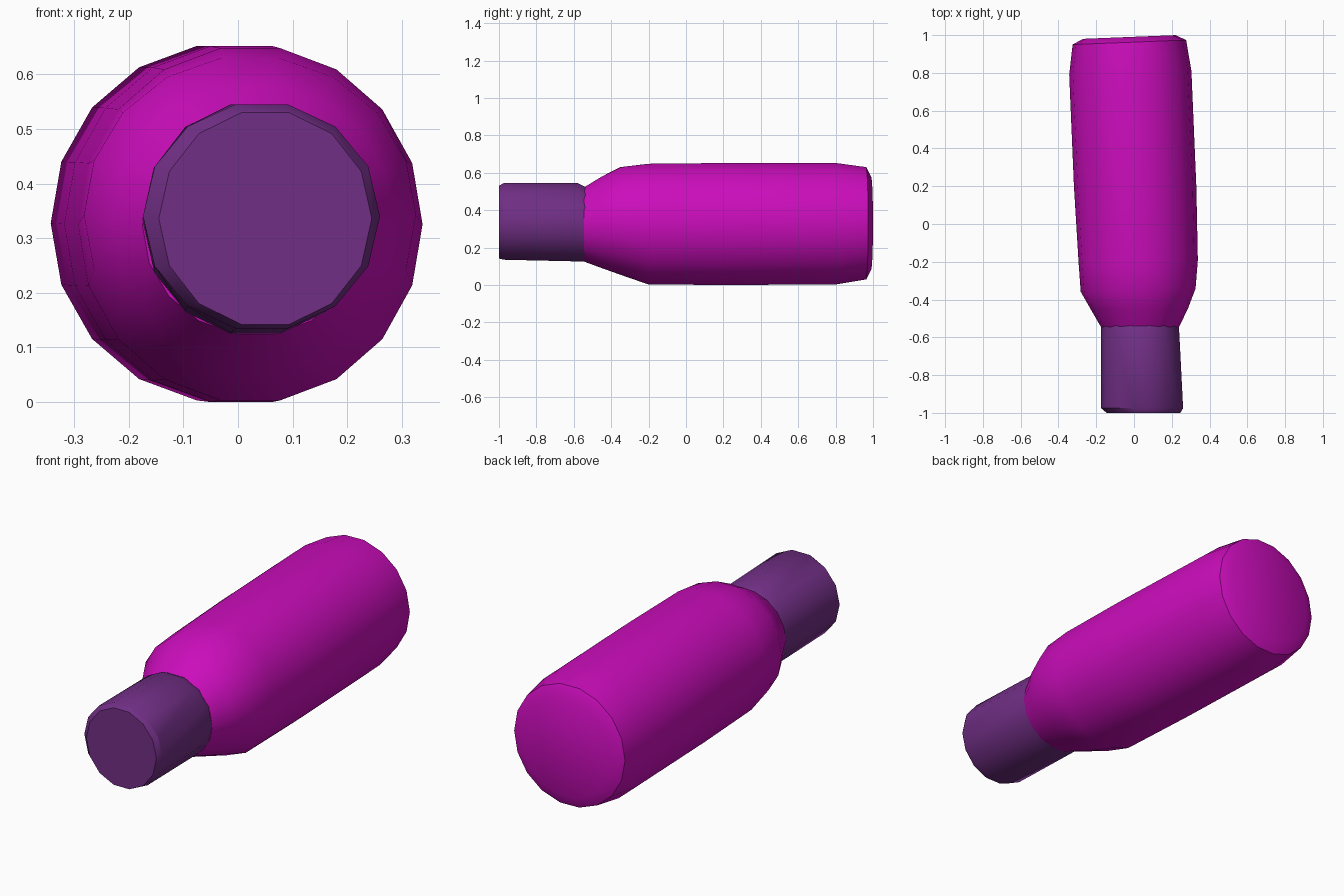
import bpy, bmesh, math

if "Cube" in bpy.data.objects:
    bpy.data.objects.remove(bpy.data.objects["Cube"])


def material(name, rgb):
    m = bpy.data.materials.new(name)
    m.diffuse_color = (*rgb, 1)
    m.use_nodes = True
    m.node_tree.nodes["Principled BSDF"].inputs["Base Color"].default_value = m.diffuse_color
    return m


def loft(name, sides, rings, mat):
    """Skin round rings given as (y, x_min, x_max, z_min, z_max, tilt)."""
    bm = bmesh.new()
    top = max(math.sin(2 * math.pi * i / sides) for i in range(sides))
    loops = []
    for y, x0, x1, z0, z1, tilt in rings:
        loop = []
        for i in range(sides):
            a = 2 * math.pi * i / sides
            dx = math.cos(a) * (x1 - x0) / 2
            dz = math.sin(a) / top * (z1 - z0) / 2
            loop.append(bm.verts.new(((x0 + x1) / 2 + dx, y + tilt * dx, (z0 + z1) / 2 + dz)))
        loops.append(loop)
    for a, b in zip(loops, loops[1:]):
        for i in range(sides):
            j = (i + 1) % sides
            bm.faces.new((a[i], a[j], b[j], b[i]))
    bm.faces.new(loops[0])
    bm.faces.new(loops[-1])
    bmesh.ops.recalc_face_normals(bm, faces=bm.faces)
    me = bpy.data.meshes.new(name)
    bm.to_mesh(me)
    bm.free()
    me.materials.append(mat)
    ob = bpy.data.objects.new(name, me)
    bpy.context.collection.objects.link(ob)
    bpy.context.view_layer.objects.active = ob
    ob.select_set(True)
    bpy.ops.object.shade_smooth_by_angle(angle=math.radians(32))
    ob.select_set(False)
    return ob


magenta = material("magenta", (0.60, 0.004, 0.50))
purple = material("purple", (0.165, 0.028, 0.235))

# Body: shoulder, long barrel and bevelled base, leaning slightly sideways
loft("bottle_body", 18, [
    (-0.545, -0.175, 0.238, 0.125, 0.522, 0),
    (-0.45, -0.230, 0.285, 0.090, 0.580, 0),
    (-0.35, -0.282, 0.326, 0.055, 0.630, 0.03),
    (-0.20, -0.293, 0.338, 0.003, 0.648, 0.03),
    (0.20, -0.318, 0.330, 0.000, 0.652, 0),
    (0.80, -0.343, 0.304, 0.003, 0.652, 0.03),
    (0.962, -0.325, 0.276, 0.030, 0.630, 0.04),
    (0.990, -0.270, 0.220, 0.085, 0.575, 0.04),
], magenta)

# Cap: plain cylinder with a small bevel on the free end
loft("bottle_cap", 14, [
    (-1.00, -0.145, 0.245, 0.142, 0.530, 0),
    (-0.975, -0.174, 0.260, 0.135, 0.545, 0),
    (-0.58, -0.175, 0.240, 0.126, 0.545, 0),
    (-0.53, -0.173, 0.236, 0.125, 0.520, 0),
], purple)
